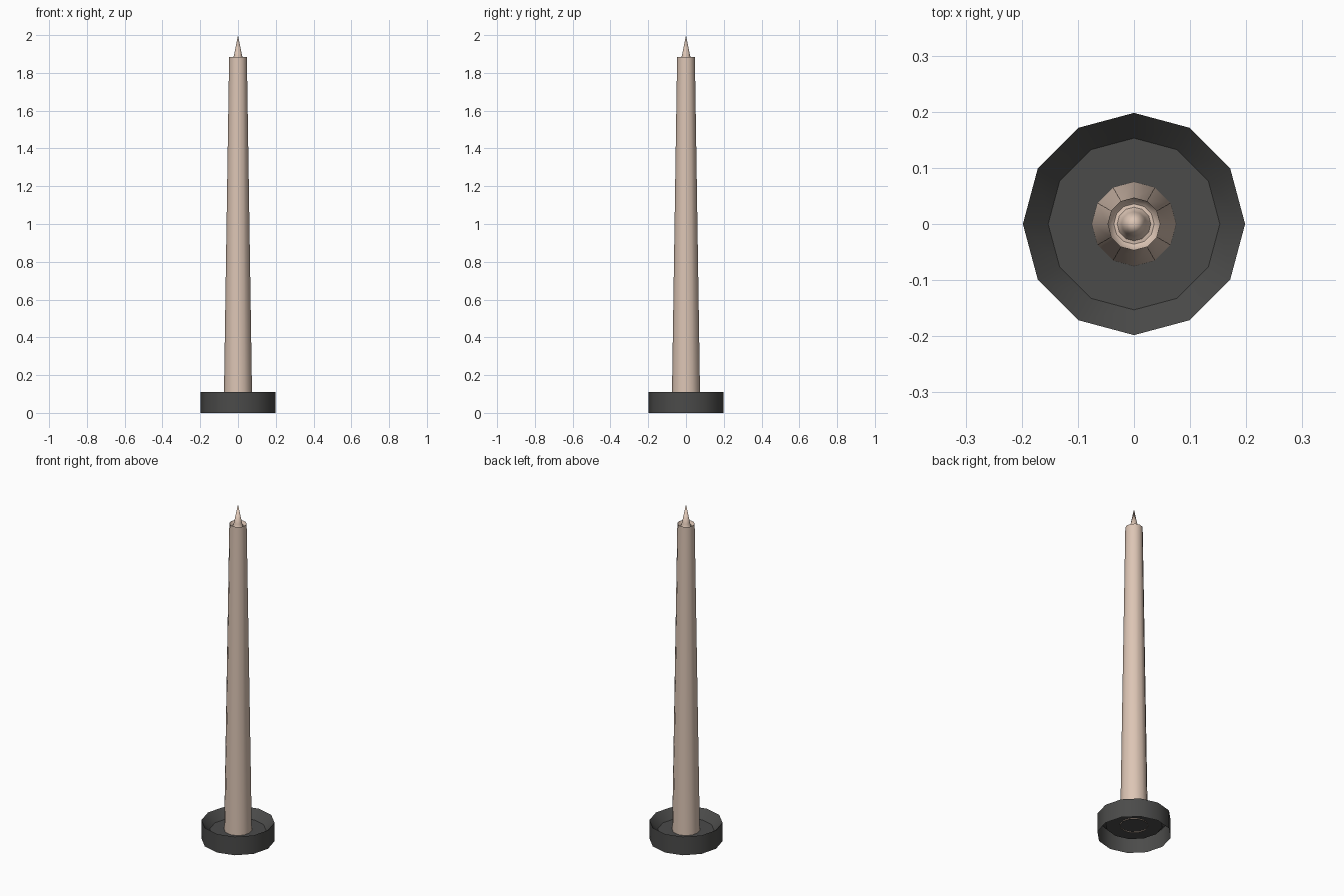
import bpy, bmesh
from math import cos, sin, pi

if "Cube" in bpy.data.objects:
    bpy.data.objects.remove(bpy.data.objects["Cube"])

SIDES = 12


def material(name, color):
    m = bpy.data.materials.new(name)
    m.diffuse_color = color
    m.use_nodes = True
    m.node_tree.nodes["Principled BSDF"].inputs["Base Color"].default_value = m.diffuse_color
    return m


def lathe(name, profile, mat):
    """Revolve (radius, z) points around z; radius 0 closes to a point."""
    bm = bmesh.new()
    rings = []
    for r, z in profile:
        if r == 0:
            rings.append([bm.verts.new((0, 0, z))] * SIDES)
        else:
            rings.append([bm.verts.new((r * cos(2 * pi * i / SIDES),
                                        r * sin(2 * pi * i / SIDES), z))
                          for i in range(SIDES)])
    for a, b in zip(rings, rings[1:]):
        for i in range(SIDES):
            j = (i + 1) % SIDES
            corners = list(dict.fromkeys((a[i], a[j], b[j], b[i])))
            bm.faces.new(corners)
    me = bpy.data.meshes.new(name)
    bm.to_mesh(me)
    bm.free()
    me.materials.append(mat)
    ob = bpy.data.objects.new(name, me)
    bpy.context.collection.objects.link(ob)
    bpy.ops.object.select_all(action='DESELECT')
    ob.select_set(True)
    bpy.context.view_layer.objects.active = ob
    bpy.ops.object.shade_smooth_by_angle(angle=0.7)
    return ob


wax = material("wax", (0.72, 0.56, 0.46, 1))
iron = material("dark_metal", (0.07, 0.07, 0.068, 1))

# Dish: open underneath, sloped inside rim, sunken floor
lathe("candle_dish", [(0.198, 0), (0.198, 0.11), (0.153, 0.06), (0, 0.06)], iron)

# Tapered candle with a hollowed top rising into a pointed wick
lathe("candle", [(0.075, 0.055), (0.047, 1.885), (0.042, 1.872), (0.036, 1.867),
                 (0.030, 1.868), (0.026, 1.875), (0.022, 1.89), (0, 2.0)], wax)
